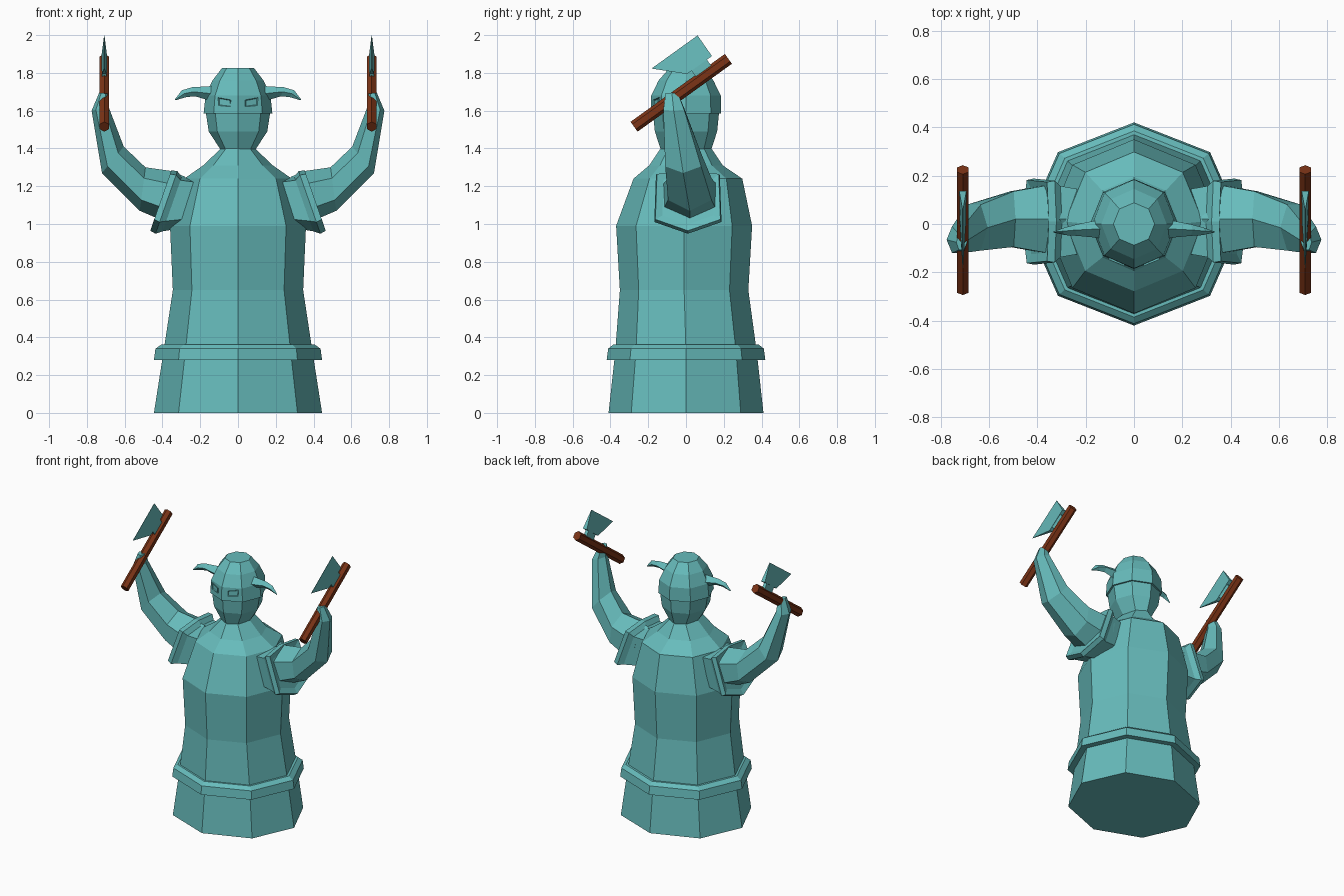
import bpy, bmesh, math
from mathutils import Vector

if "Cube" in bpy.data.objects:
    bpy.data.objects.remove(bpy.data.objects["Cube"])

def material(name, col):
    m = bpy.data.materials.new(name)
    m.diffuse_color = (*col, 1)
    m.use_nodes = True
    m.node_tree.nodes["Principled BSDF"].inputs["Base Color"].default_value = m.diffuse_color
    return m

TEAL = material("teal", (0.135, 0.50, 0.50))
BROWN = material("brown", (0.20, 0.034, 0.008))

def finish(name, bm, mat, mirror=False):
    bmesh.ops.recalc_face_normals(bm, faces=bm.faces)
    me = bpy.data.meshes.new(name)
    bm.to_mesh(me)
    bm.free()
    me.materials.append(mat)
    ob = bpy.data.objects.new(name, me)
    bpy.context.collection.objects.link(ob)
    if mirror:
        ob.modifiers.new("mirror", 'MIRROR').use_mirror_merge = False
    return ob

def loft(name, rings, mat, mirror=False):
    """Skin a list of equal-sized point rings and cap both ends."""
    bm = bmesh.new()
    vs = [[bm.verts.new(p) for p in r] for r in rings]
    n = len(vs[0])
    for a, b in zip(vs, vs[1:]):
        for i in range(n):
            j = (i + 1) % n
            bm.faces.new((a[i], a[j], b[j], b[i]))
    bm.faces.new(vs[0])
    bm.faces.new(vs[-1])
    return finish(name, bm, mat, mirror)

def ring(c, u, v, n, start=0.0):
    c, u, v = Vector(c), Vector(u), Vector(v)
    ang = [start + 2 * math.pi * i / n for i in range(n)]
    return [c + u * math.cos(a) + v * math.sin(a) for a in ang]

def turned(name, profile):
    """Octagonal upright form: rows of (z, x radius, y radius, y centre)."""
    return loft(name, [ring((0, cy, z), (rx, 0, 0), (0, ry, 0), 8)
                       for z, rx, ry, cy in profile], TEAL)

# Robe, hem band, head and helmet
turned("robe", [(0, .445, .41, 0), (.32, .395, .375, 0), (.65, .345, .34, -.01),
                (.99, .36, .36, -.01), (1.24, .285, .288, .01),
                (1.31, .185, .195, 0), (1.40, .09, .135, 0)])
turned("hem_band", [(.28, .40, .37, 0), (.28, .445, .42, 0), (.34, .437, .412, 0),
                    (.362, .405, .385, 0), (.362, .37, .35, 0)])
turned("head", [(1.39, .09, .132, 0), (1.49, .155, .165, 0), (1.60, .172, .176, 0)])
turned("helmet", [(1.585, .182, .186, 0), (1.68, .172, .184, 0),
                  (1.76, .135, .145, 0), (1.825, .085, .088, 0)])

# Eye slits: slanted framed boxes with a sunken front
bm = bmesh.new()
nrm = Vector((math.cos(math.radians(-67.5)), math.sin(math.radians(-67.5)), 0))
tan = Vector((-nrm.y, nrm.x, 0))
shape = [(-.035, -.022), (.032, -.016), (.036, .026), (-.035, .014)]
back, front = [[bm.verts.new(nrm * d + tan * (a + .006) + Vector((0, 0, 1.643 + b)))
                for a, b in shape] for d in (.14, .176)]
for i in range(4):
    j = (i + 1) % 4
    bm.faces.new((back[i], back[j], front[j], front[i]))
bm.faces.new(back)
face = bm.faces.new(front)
bmesh.ops.recalc_face_normals(bm, faces=bm.faces)
bmesh.ops.inset_region(bm, faces=[face], thickness=.009)
for v in face.verts:
    v.co -= nrm * .012
finish("eye_slit", bm, TEAL, True)

# Horns
loft("horn", [ring(c, (0, ry, 0), (dx, 0, rz), 4) for c, ry, dx, rz in (
    ((.14, -.02, 1.69), .038, 0, .04), ((.235, -.025, 1.70), .024, .008, .024),
    ((.285, -.03, 1.69), .016, .012, .018), ((.333, -.033, 1.657), .002, .002, .002))],
    TEAL, True)

# Raised arms: six-sided sections given by inner and outer edge points (x, z)
sections = [((.28, 1.25), (.33, 1.00), .02, .135), ((.35, 1.28), (.38, 1.01), .02, .14),
            ((.49, 1.30), (.52, 1.07), .02, .115), ((.605, 1.41), (.72, 1.27), -.015, .095),
            ((.685, 1.62), (.775, 1.60), -.065, .055), ((.69, 1.69), (.735, 1.695), -.075, .032)]
arm = []
for (xi, zi), (xo, zo), cy, ry in sections:
    arm.append(ring(((xi + xo) / 2, cy, (zi + zo) / 2), ((xi - xo) / 2, 0, (zi - zo) / 2),
                    (0, ry / math.sin(math.pi / 3), 0), 6))
loft("arm", arm, TEAL, True)

# Flared sleeve cuffs at the shoulders, pointed at the bottom
outline = [(0, .92), (.95, .80), (1, -.68), (0, -1.05), (-1, -.68), (-.95, .80)]
up = Vector((-.33, 0, .944))
cuff = []
for cx, cz, r in ((.26, 1.115, .14), (.345, 1.115, .155), (.375, 1.125, .178),
                  (.405, 1.135, .172), (.395, 1.132, .135)):
    cuff.append([Vector((cx, .01 + a * r, cz)) + up * (b * r) for a, b in outline])
loft("sleeve_cuff", cuff, TEAL, True)

# Axes: local frame along the handle (d) and towards the blade (n)
d = Vector((0, .812, .584))
n = Vector((0, -.584, .812))
start = Vector((.708, -.275, 1.515))

def axe_point(a, b, x=0):
    return start + d * a + n * b + Vector((x, 0, 0))

loft("axe_handle", [ring(axe_point(a, 0), n * .032, (.028, 0, 0), 6) for a in (0, .615)],
     BROWN, True)
loft("axe_neck", [[axe_point(a, b, x) for a, x in
                   ((.42, -.011), (.52, -.011), (.52, .011), (.42, .011))]
                  for b in (.01, .08)], TEAL, True)
loft("axe_blade", [[axe_point(a, b, x) for a, x in
                    ((a0, -t0), (a1, -t1), (a1, t1), (a0, t0))]
                   for a0, a1, b, t0, t1 in ((.39, .553, .063, .013, .015),
                                             (.255, .555, .196, .001, .001))],
     TEAL, True)
